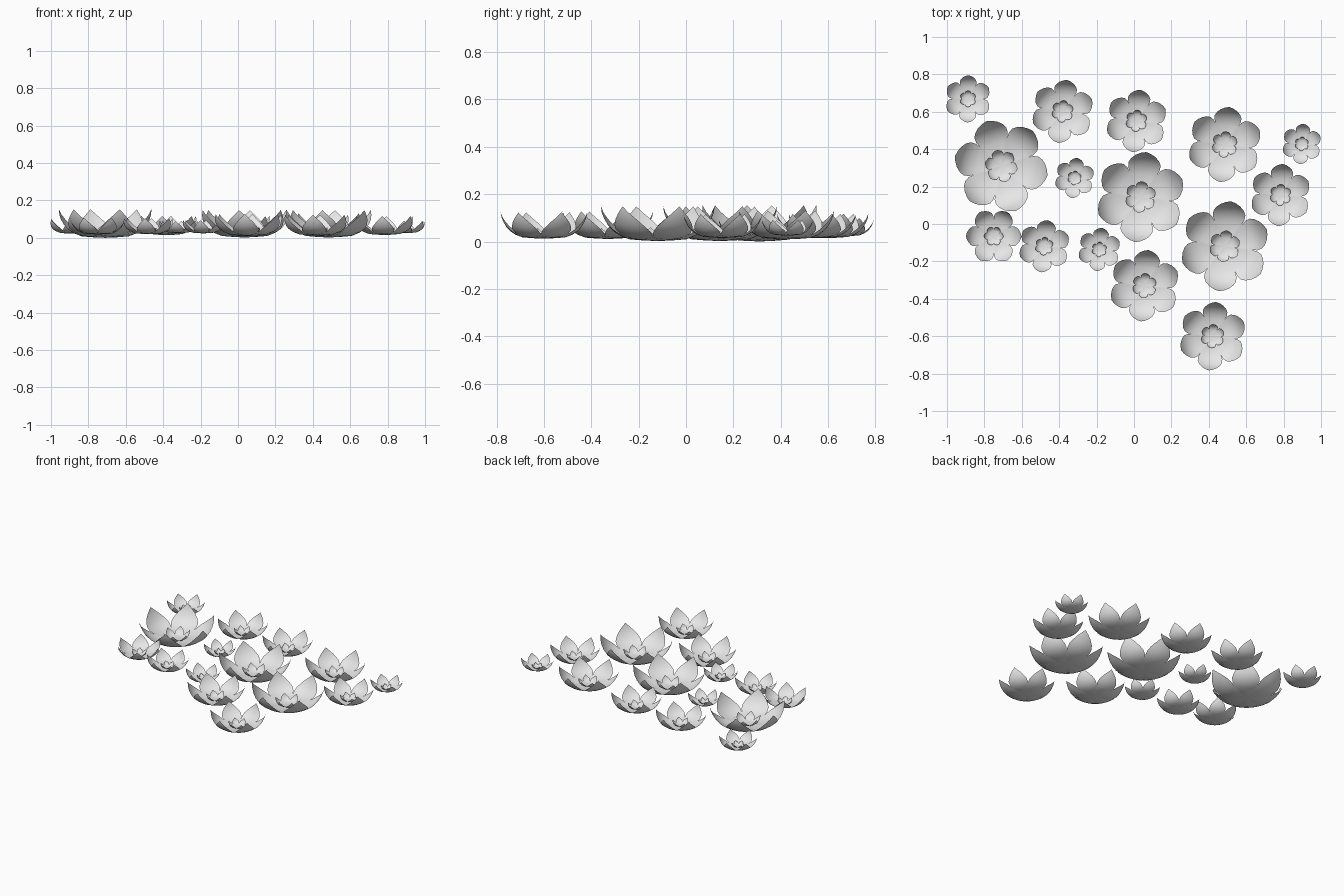
import bpy, bmesh, math
from mathutils import Matrix, Vector

cube = bpy.data.objects.get("Cube")
if cube:
    bpy.data.objects.remove(cube)

# Single pale grey material
grey = bpy.data.materials.new("pale_grey")
grey.use_nodes = True
colour = (0.8, 0.8, 0.8, 1)
grey.diffuse_color = colour
grey.node_tree.nodes["Principled BSDF"].inputs["Base Color"].default_value = colour

# Petal outline from base to pointed tip: distance out, height, half width
PETAL = [(0, 0, 0), (.25, .01, .15), (.5, .03, .29), (.66, .09, .355),
         (.78, .17, .36), (.87, .27, .31), (.94, .39, .22),
         (.985, .5, .11), (1.01, .61, 0)]
COLUMNS = 6
CUP = 0.38


def add_petal(bm, angle):
    """Cupped petal: its sides bend along the inward normal of the spine."""
    turn = Matrix.Rotation(angle, 3, 'Z')
    rows = []
    for i, (out, up, half) in enumerate(PETAL):
        before, after = PETAL[max(i - 1, 0)], PETAL[min(i + 1, len(PETAL) - 1)]
        normal = Vector((before[1] - after[1], 0, after[0] - before[0])).normalized()
        row = []
        for j in range(COLUMNS + 1 if half else 1):
            side = (2 * j / COLUMNS - 1) * half
            row.append(bm.verts.new(turn @ (Vector((out, side, up)) + normal * CUP * side ** 2)))
        rows.append(row)
    for low, high in zip(rows, rows[1:]):
        for j in range(COLUMNS):
            if len(low) == 1:
                bm.faces.new((low[0], high[j], high[j + 1]))
            elif len(high) == 1:
                bm.faces.new((low[j], high[0], low[j + 1]))
            else:
                bm.faces.new((low[j], high[j], high[j + 1], low[j + 1]))


# Ring of six petals, shared by every flower
ring = bpy.data.meshes.new("petal_ring")
bm = bmesh.new()
for k in range(6):
    add_petal(bm, k * math.tau / 6)
bmesh.ops.remove_doubles(bm, verts=bm.verts, dist=1e-5)
bm.normal_update()
for f in bm.faces:
    f.smooth = True
    if f.normal.z < 0:
        f.normal_flip()
bm.to_mesh(ring)
bm.free()
ring.materials.append(grey)


def place_ring(name, x, y, z, size, degrees):
    ob = bpy.data.objects.new(name, ring)
    ob.location = (x, y, z)
    ob.scale = (size, size, size)
    ob.rotation_euler.z = math.radians(degrees)
    bpy.context.collection.objects.link(ob)


# Flowers: x, y, radius, heading of one petal in degrees
FLOWERS = [(-.888, .669, .125, 89), (-.71, .31, .25, 48), (-.382, .602, .168, 82),
           (.013, .551, .166, 83), (.485, .425, .2, 83), (.897, .428, .107, 85),
           (-.318, .246, .107, 82), (.035, .144, .24, 83), (.783, .155, .165, 86),
           (-.75, -.065, .147, 0), (-.48, -.119, .139, 83), (-.186, -.136, .115, 83),
           (.485, -.119, .24, 82), (.056, -.33, .19, 84), (.42, -.6, .182, 84)]

for n, (x, y, radius, heading) in enumerate(FLOWERS, 1):
    base = .044 - .175 * radius
    place_ring(f"flower_{n}_outer_petals", x, y, base, radius, heading)
    place_ring(f"flower_{n}_inner_petals", x, y, base + .03 * radius, radius * .35, heading)
